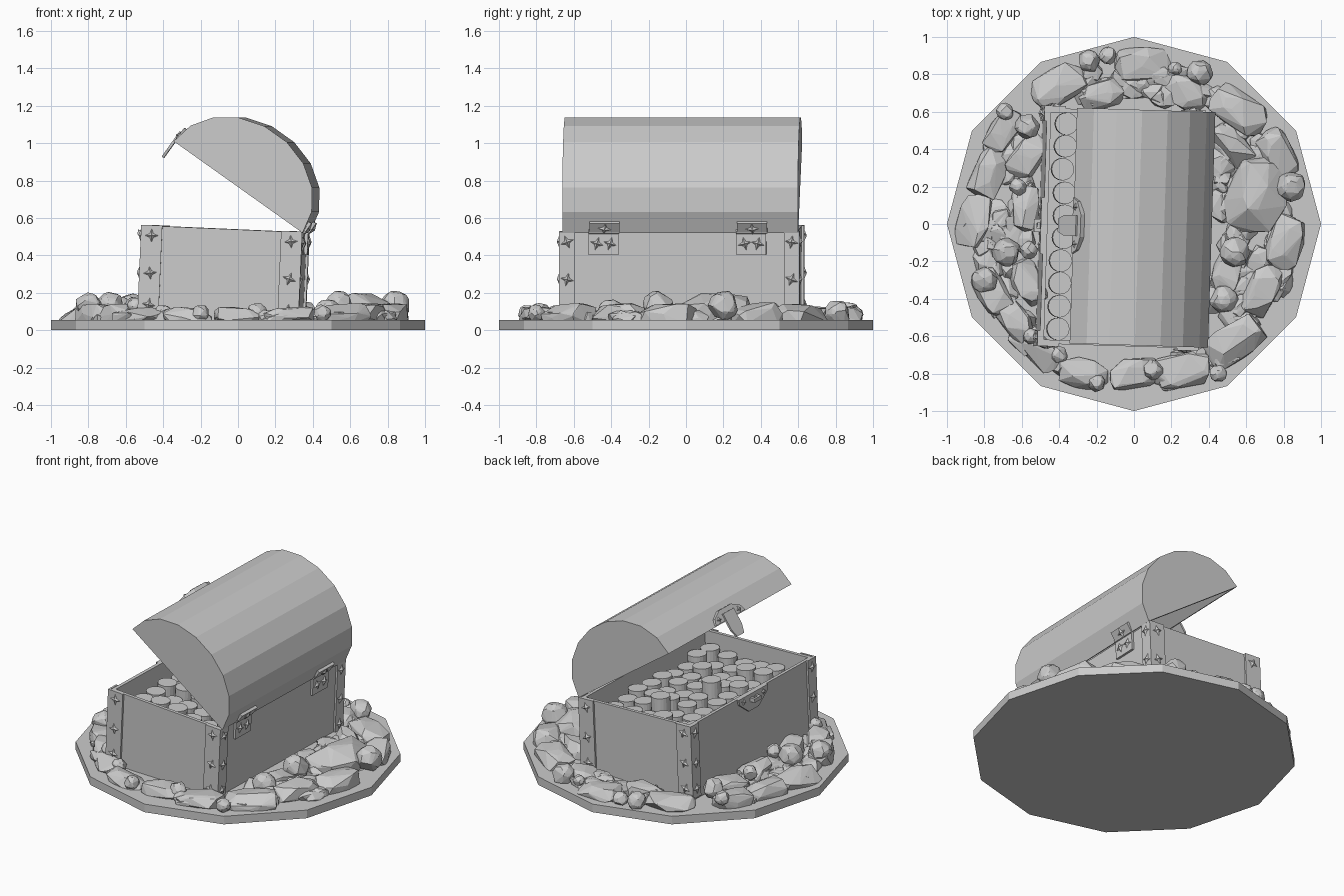
import bpy, bmesh, math, random
from mathutils import Matrix, Vector

if "Cube" in bpy.data.objects:
    bpy.data.objects.remove(bpy.data.objects["Cube"])

random.seed(7)
T, R, rad = Matrix.Translation, Matrix.Rotation, math.radians
YAW = R(rad(-1.8), 4, 'Z')
BODY = T((-0.088, -0.022, 0.06)) @ YAW @ R(rad(2.5), 4, 'Y')
LID = T((0.365, -0.03, 0.52)) @ YAW @ R(rad(35.4), 4, 'Y')
W, L, H, WALL = 0.418, 0.63, 0.482, 0.022     # half width, half length, height, wall


def finish(name, bm, mat=Matrix()):
    bmesh.ops.recalc_face_normals(bm, faces=bm.faces)
    me = bpy.data.meshes.new(name)
    bm.to_mesh(me)
    bm.free()
    ob = bpy.data.objects.new(name, me)
    ob.matrix_world = mat
    bpy.context.collection.objects.link(ob)
    return ob


def box(bm, lo, hi):
    c = [(a + b) / 2 for a, b in zip(lo, hi)]
    s = [abs(b - a) for a, b in zip(lo, hi)]
    bmesh.ops.create_cube(bm, size=1, matrix=T(c) @ Matrix.Diagonal((*s, 1)))


def plate(bm, x, thick, half):
    """Plate in the y-z plane, symmetric in y, from half an outline of (y, z)."""
    pts = half + [(-y, z) for y, z in reversed(half)]
    a, b = [[bm.verts.new((xx, y, z)) for y, z in pts] for xx in (x, x + thick)]
    bm.faces.new(a)
    bm.faces.new(b)
    for i in range(len(pts)):
        j = (i + 1) % len(pts)
        bm.faces.new((a[i], a[j], b[j], b[i]))


def rivet(bm, pos, normal, size=0.036):
    """Four-pointed star stud."""
    q = Vector(normal).to_track_quat('Z', 'Y').to_matrix().to_4x4()
    m = T(pos) @ q @ R(random.uniform(-0.4, 0.4), 4, 'Z')
    ring = []
    for i in range(8):
        r = size if i % 2 == 0 else size * 0.4
        ring.append(bm.verts.new(m @ Vector((r * math.cos(i * math.pi / 4), r * math.sin(i * math.pi / 4), 0))))
    top = bm.verts.new(m @ Vector((0, 0, 0.014)))
    for i in range(8):
        bm.faces.new((ring[i], ring[(i + 1) % 8], top))


# Twelve-sided base
bm = bmesh.new()
bmesh.ops.create_cone(bm, cap_ends=True, segments=12, radius1=1, radius2=1, depth=0.055, matrix=T((0, 0, 0.0275)))
finish("base", bm)

# Open chest body: floor and four walls
bm = bmesh.new()
box(bm, (-W, -L, -0.015), (W, L, 0.02))
for s in (-1, 1):
    box(bm, (s * W, -L, 0), (s * (W - WALL), L, H))
    box(bm, (-W + WALL, s * L, 0), (W - WALL, s * (L - WALL), H))
finish("chest_body", bm, BODY)

# Corner straps with studs
bm = bmesh.new()
sw, st = 0.10, 0.013
for sx in (-1, 1):
    for sy in (-1, 1):
        box(bm, (sx * (W + st), sy * L, 0), (sx * (W - sw), sy * (L + st), H + 0.003))
        box(bm, (sx * W, sy * L, 0), (sx * (W + st), sy * (L - sw + 0.03), H + 0.003))
        for z in (0.06, 0.23, 0.43):
            rivet(bm, (sx * (W - 0.045), sy * (L + st), z), (0, sy, 0))
            rivet(bm, (sx * (W + st), sy * (L - 0.03), z), (sx, 0, 0))
finish("corner_straps", bm, BODY)

# Hollow rounded lid
N, A, B = 9, 0.423, 0.352
bm = bmesh.new()
rims = []
for a, b, l in ((A, B, L), (A - WALL, B - WALL, L - WALL)):
    prof = [(-A + a * math.cos(math.pi * i / N), b * math.sin(math.pi * i / N)) for i in range(N + 1)]
    ends = [[bm.verts.new((x, y, z)) for x, z in prof] for y in (-l, l)]
    for i in range(N):
        bm.faces.new((ends[0][i], ends[0][i + 1], ends[1][i + 1], ends[1][i]))
    for e in ends:
        bm.faces.new(e)
    rims.append([ends[0][0], ends[0][-1], ends[1][-1], ends[1][0]])
for i in range(4):
    o, n = rims
    bm.faces.new((o[i], o[(i + 1) % 4], n[(i + 1) % 4], n[i]))
finish("lid", bm, LID)

# Hinges: lower leaf on body, upper leaf on lid, barrel between
bm, bl = bmesh.new(), bmesh.new()
for y in (-0.405, 0.385):
    box(bm, (W, y - 0.08, H - 0.12), (W + 0.015, y + 0.08, H))
    for d in (-0.035, 0.035):
        rivet(bm, (W + 0.015, y + d, H - 0.06), (1, 0, 0))
    bmesh.ops.create_cone(bm, cap_ends=True, segments=8, radius1=0.014, radius2=0.014, depth=0.16,
                          matrix=T((W + 0.012, y, H + 0.005)) @ R(math.pi / 2, 4, 'X'))
    box(bl, (-0.012, y - 0.08, 0), (0.006, y + 0.08, 0.065))
    rivet(bl, (0.006, y, 0.03), (1, 0, 0))
finish("hinge_lower", bm, BODY)
finish("hinge_upper", bl, LID)

# Lid clasp with hanging tab
bm = bmesh.new()
x0 = -2 * A - 0.01
plate(bm, x0, 0.025, [(0.15, 0.005), (0.13, 0.045), (0.06, 0.08)])
plate(bm, x0 - 0.01, 0.014, [(0.035, -0.115), (0.055, -0.06), (0.055, 0.05)])
for y in (-0.1, 0.1):
    rivet(bm, (x0, y, 0.028), (-1, 0, 0), 0.022)
finish("lid_clasp", bm, LID)

# Latch plate and staple on the body
bm = bmesh.new()
x0 = -W - 0.014
plate(bm, x0, 0.014, [(0.05, H - 0.11), (0.14, H - 0.04), (0.15, H)])
for y in (-0.025, 0.025):
    box(bm, (x0 - 0.025, y - 0.01, H - 0.05), (x0, y + 0.01, H - 0.025))
box(bm, (x0 - 0.035, -0.035, H - 0.05), (x0 - 0.02, 0.035, H - 0.025))
for y in (-0.1, 0.1):
    rivet(bm, (x0, y, H - 0.03), (-1, 0, 0), 0.022)
finish("latch_plate", bm, BODY)

# Coins filling the chest
bm = bmesh.new()
for i in range(6):
    for j in range(10):
        top = random.uniform(0.36, 0.41)
        if (i, j) in ((2, 4), (3, 7)):
            top = 0.46
        p = (-0.31 + 0.125 * i + random.uniform(-.01, .01), -0.55 + 0.122 * j + random.uniform(-.004, .004))
        bmesh.ops.create_cone(bm, cap_ends=True, segments=20, radius1=0.06, radius2=0.06, depth=0.12,
                              matrix=T((*p, top - 0.06)))
finish("coins", bm, BODY)


def rock(bm, x, y, sx, sy, sz, z, ang, boxy=0.0, n=26, rough=0.85):
    """Faceted stone: hull of jittered points on a squared-off ball, kept above the base underside."""
    m = T((x, y, z)) @ R(ang, 4, 'Z') @ R(random.uniform(-.12, .12), 4, 'Y')
    vs = []
    for _ in range(n):
        v = Vector([random.gauss(0, 1) for _ in range(3)]).normalized()
        v = v.lerp(v / max(abs(c) for c in v), boxy) * random.uniform(rough, 1.0)
        p = m @ Vector((v.x * sx, v.y * sy, v.z * sz))
        p.z = max(p.z, random.uniform(0.03, 0.045))
        vs.append(bm.verts.new(p))
    h = bmesh.ops.convex_hull(bm, input=vs)
    dead = [g for g in h['geom_interior'] if isinstance(g, bmesh.types.BMVert)]
    bmesh.ops.delete(bm, geom=dead, context='VERTS')


# Flat slabs lying around the chest: x, y, half length
bm = bmesh.new()
for x, y, s in ((.05, .85, .15), (-.4, .74, .15), (-.17, .69, .12), (.27, .7, .13), (.56, .61, .16),
                (.77, .37, .14), (.81, -.1, .15), (.68, -.35, .14), (.54, -.63, .16),
                (.27, -.78, .15), (0, -.8, .13), (-.27, -.8, .13), (-.5, -.68, .12), (-.63, -.52, .12),
                (-.76, -.36, .13), (-.86, .02, .14), (-.77, .28, .14), (-.7, .5, .12),
                (-.58, .08, .12), (-.57, -.32, .13), (-.57, .36, .13), (.5, -.25, .12), (.52, .42, .13)):
    hi = 0.08 if abs(x) > 0.5 else 0.06
    rock(bm, x, y, s * 1.08, s * 0.66, hi, 0.065, math.atan2(y, x) + math.pi / 2 + random.uniform(-.2, .2), 0.75, 44)
rock(bm, .66, .15, .22, .18, .14, .07, 1.3, 0.4, 40)
finish("slab_rocks", bm)

# Rounded lumps on top: x, y, radius
bm = bmesh.new()
for x, y, r in ((-.24, .87, .065), (-.14, .9, .05), (.35, .81, .075), (.22, .83, .04), (-.57, .52, .07),
                (-.69, .6, .05), (-.62, .2, .05), (-.8, -.3, .075), (-.68, -.15, .08), (-.56, -.14, .05),
                (.84, .2, .085), (.54, -.15, .085), (.48, -.4, .08), (.45, -.8, .05), (.1, -.78, .06),
                (-.2, -.85, .05), (-.4, -.7, .05), (-.55, -.6, .045)):
    z = 0.13 if abs(x) > 0.5 else 0.09
    rock(bm, x, y, r, r, r, z, 0, 0, 60, 0.9)
finish("round_rocks", bm)

# Small rubble filling the gaps between chest and rim
bm = bmesh.new()
count = 0
while count < 130:
    a, r = random.uniform(0, 2 * math.pi), random.uniform(0.45, 0.86)
    x, y = r * math.cos(a), r * math.sin(a)
    if -0.56 < x < 0.42 and -0.71 < y < 0.68:
        continue
    s = random.uniform(0.045, 0.085)
    rock(bm, x, y, s * 1.25, s, 0.05, 0.06, a + 1.57, 0.5, 22)
    count += 1
finish("rubble", bm)
